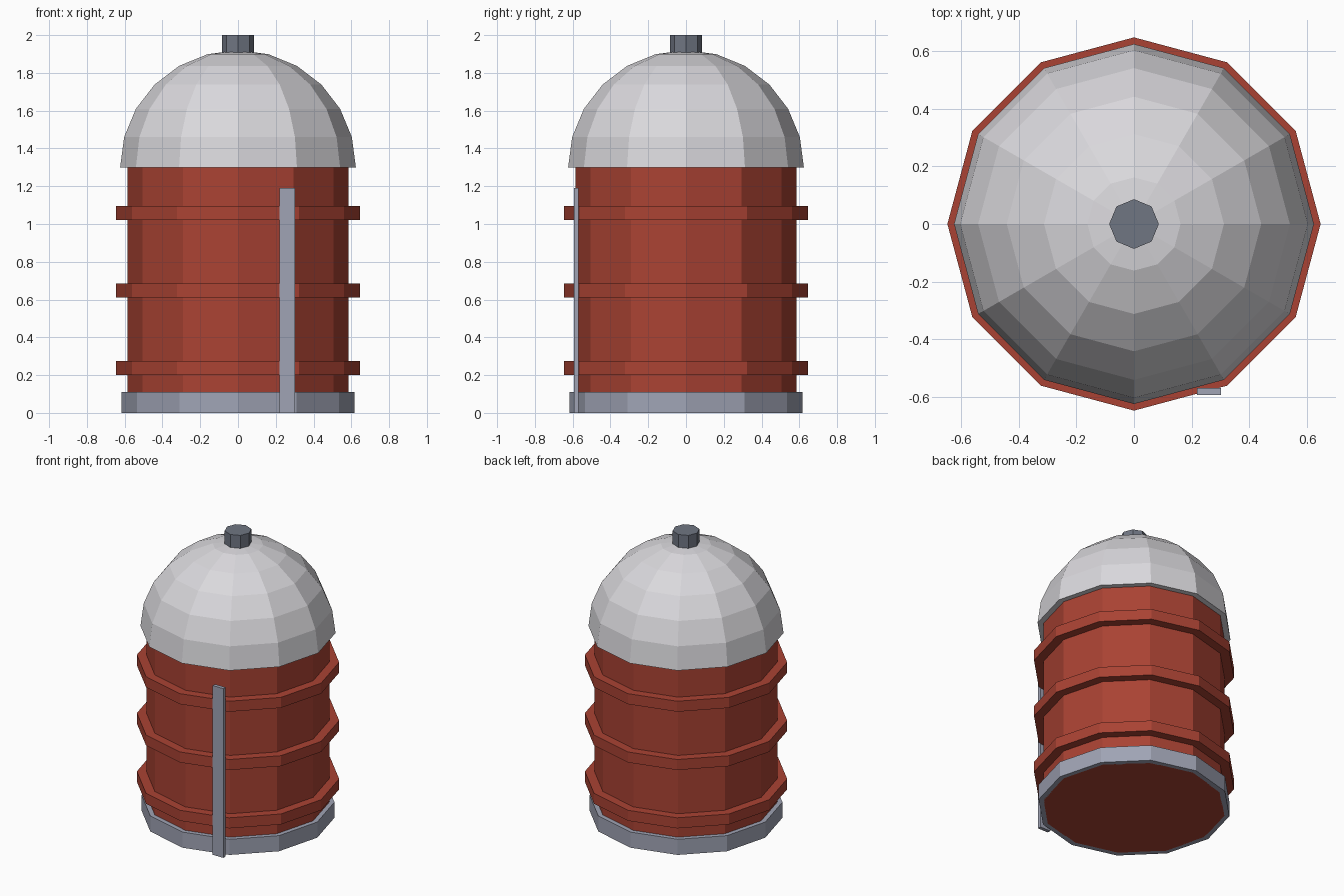
import bpy, bmesh, math

if "Cube" in bpy.data.objects:
    bpy.data.objects.remove(bpy.data.objects["Cube"])

SIDES = 12


def material(name, rgb):
    m = bpy.data.materials.new(name)
    m.diffuse_color = (*rgb, 1)
    m.use_nodes = True
    m.node_tree.nodes["Principled BSDF"].inputs["Base Color"].default_value = m.diffuse_color
    return m


RED = material("rust red", (0.40, 0.055, 0.033))
WHITE = material("off white", (0.70, 0.69, 0.72))
GREY = material("steel grey", (0.35, 0.37, 0.46))
DARK = material("dark grey", (0.16, 0.18, 0.225))


def finish(name, bm, mat):
    bmesh.ops.recalc_face_normals(bm, faces=bm.faces)
    me = bpy.data.meshes.new(name)
    bm.to_mesh(me)
    bm.free()
    me.materials.append(mat)
    ob = bpy.data.objects.new(name, me)
    bpy.context.collection.objects.link(ob)
    return ob


def lathe(name, profile, mat, sides=SIDES, ring=False):
    """Turn (radius, z) points around z; cap the ends, or join them as a ring."""
    bm = bmesh.new()
    loops = []
    for r, z in profile:
        if r == 0:
            loops.append([bm.verts.new((0, 0, z))] * sides)
        else:
            angles = [2 * math.pi * i / sides for i in range(sides)]
            loops.append([bm.verts.new((r * math.cos(a), r * math.sin(a), z)) for a in angles])
    pairs = list(zip(loops, loops[1:]))
    if ring:
        pairs.append((loops[-1], loops[0]))
    for lo, hi in pairs:
        for i in range(sides):
            j = (i + 1) % sides
            quad = [lo[i], lo[j], hi[j], hi[i]]
            bm.faces.new(list(dict.fromkeys(quad)))
    if not ring:
        for loop, (r, z) in ((loops[0], profile[0]), (loops[-1], profile[-1])):
            if r > 0:
                bm.faces.new(loop)
    return finish(name, bm, mat)


# Tank body and the collar around its foot
lathe("tank_body", [(0.585, 0), (0.585, 1.32)], RED)
lathe("base_collar", [(0.58, 0), (0.617, 0), (0.617, 0.11), (0.58, 0.11)], GREY, ring=True)

# Three hoops around the body
for i, z in enumerate((0.238, 0.648, 1.058)):
    lathe(f"hoop_{i + 1}", [(0.57, z - 0.037), (0.647, z - 0.037),
                            (0.647, z + 0.037), (0.57, z + 0.037)], RED, ring=True)

# Faceted half-sphere roof
R, H, STEPS = 0.624, 0.62, 6
dome = [(R * math.cos(a), 1.3 + H * math.sin(a))
        for a in (math.pi / 2 * k / STEPS for k in range(STEPS))]
lathe("dome_roof", dome + [(0, 1.3 + H)], WHITE)

# Eight-sided vent on top
lathe("top_vent", [(0.086, 1.88), (0.086, 2.0)], DARK, sides=8)

# Upright strip on the front
bm = bmesh.new()
bmesh.ops.create_cube(bm, size=1)
for v in bm.verts:
    v.co = (0.26 + v.co.x * 0.082, -0.581 + v.co.y * 0.025, 0.595 + v.co.z * 1.19)
finish("front_strip", bm, GREY)
